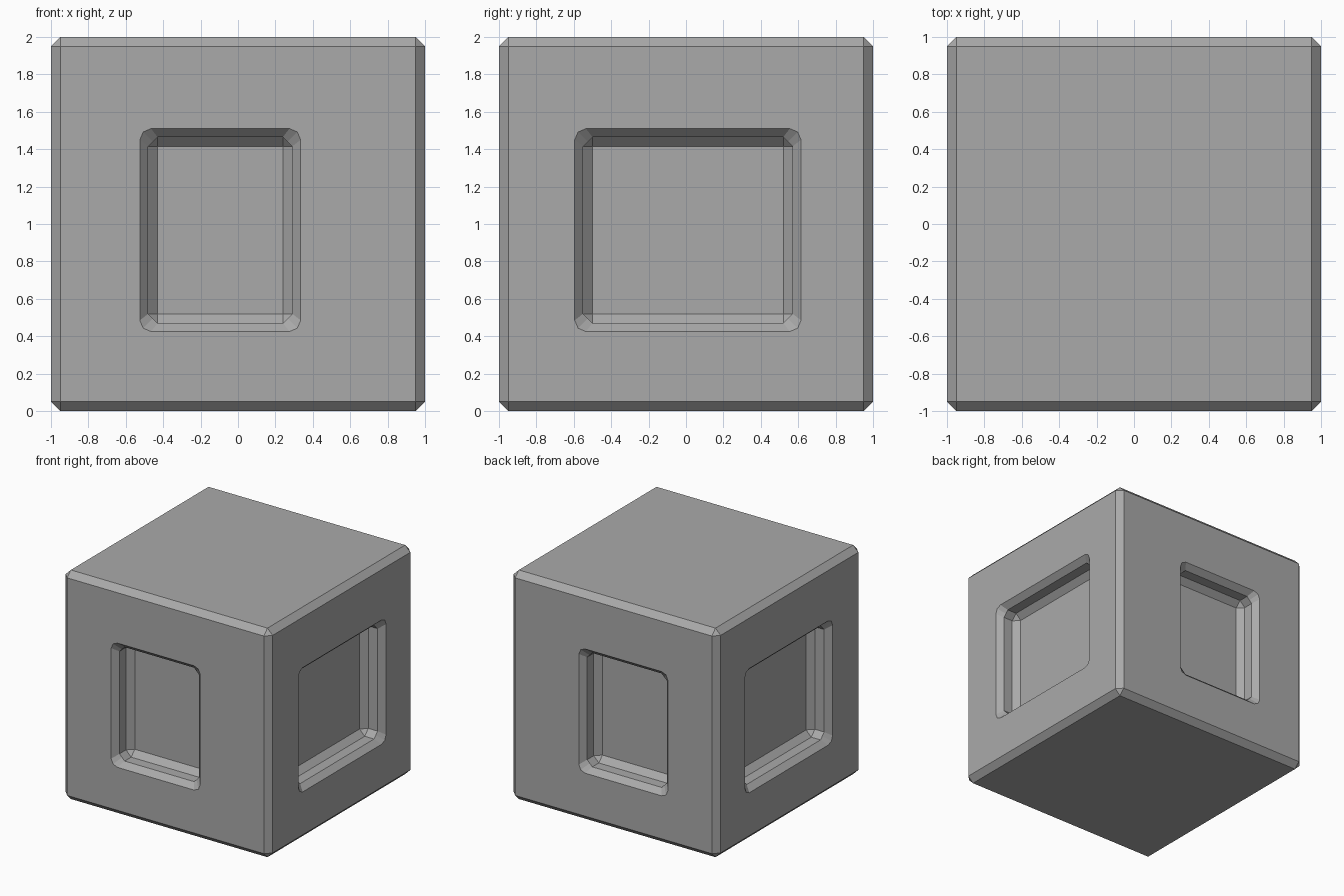
import bpy, bmesh
from mathutils import Matrix, Vector
from math import pi

BEVEL = 0.05
Z_LOW, Z_HIGH = 0.47, 1.465

if "Cube" in bpy.data.objects:
    bpy.data.objects.remove(bpy.data.objects["Cube"], do_unlink=True)

grey = bpy.data.materials.new("mid grey")
grey.use_nodes = True
colour = (0.4, 0.4, 0.4, 1)
grey.diffuse_color = colour
grey.node_tree.nodes["Principled BSDF"].inputs["Base Color"].default_value = colour


def add_object(name, bm):
    bmesh.ops.recalc_face_normals(bm, faces=bm.faces)
    mesh = bpy.data.meshes.new(name)
    bm.to_mesh(mesh)
    bm.free()
    mesh.materials.append(grey)
    obj = bpy.data.objects.new(name, mesh)
    bpy.context.collection.objects.link(obj)
    return obj


def ring(bm, low, high, depth, grow, cut, bulge):
    """Rectangle with cut corners; bulge pushes each cut's middle outward."""
    cx, cz = (low + high) / 2, (Z_LOW + Z_HIGH) / 2
    hx, hz = (high - low) / 2 + grow, (Z_HIGH - Z_LOW) / 2 + grow
    points = []
    for sx, sz in ((1, 1), (-1, 1), (-1, -1), (1, -1)):
        mid = cut * (1 - bulge) / 2
        corner = [(0, cut), (mid, mid), (cut, 0)]
        if sx * sz < 0:
            corner.reverse()
        points += [(cx + sx * (hx - a), depth, cz + sz * (hz - b)) for a, b in corner]
    return [bm.verts.new(p) for p in points]


def recess_cutter(low, high, angle):
    """Chamfered pocket with a flared rim, turned about z to its side."""
    bm = bmesh.new()
    steps = [(-1.1, 0.045, 0.06, 0.4), (-1, 0.045, 0.06, 0.4), (-0.95, 0, BEVEL, 0),
             (-0.86, 0, BEVEL, 0), (-0.81, -BEVEL, 0, 0)]
    rings = [ring(bm, low, high, *s) for s in steps]
    for a, b in zip(rings, rings[1:]):
        for i in range(len(a)):
            j = (i + 1) % len(a)
            bm.faces.new((a[i], a[j], b[j], b[i]))
    bm.faces.new(rings[0])
    bm.faces.new(rings[-1])
    bmesh.ops.remove_doubles(bm, verts=bm.verts, dist=0.0001)
    bmesh.ops.rotate(bm, verts=bm.verts, cent=Vector(), matrix=Matrix.Rotation(angle, 3, "Z"))
    cutter = add_object("recess_cutter", bm)
    cutter.hide_render = True
    return cutter


# Chamfered block
bm = bmesh.new()
bmesh.ops.create_cube(bm, size=2, matrix=Matrix.Translation((0, 0, 1)))
bmesh.ops.bevel(bm, geom=bm.edges[:], offset=BEVEL, segments=1, affect="EDGES")
block = add_object("block", bm)
bpy.context.view_layer.objects.active = block

# Recesses: front, right-hand side, back, left-hand side
sides = [(-0.48, 0.29, 0), (-0.55, 0.57, pi / 2), (-0.29, 0.48, pi), (-0.57, 0.55, -pi / 2)]
for low, high, angle in sides:
    cutter = recess_cutter(low, high, angle)
    cut = block.modifiers.new("recess", "BOOLEAN")
    cut.operation = "DIFFERENCE"
    cut.solver = "EXACT"
    cut.object = cutter
    bpy.ops.object.modifier_apply(modifier=cut.name)
    bpy.data.objects.remove(cutter, do_unlink=True)
